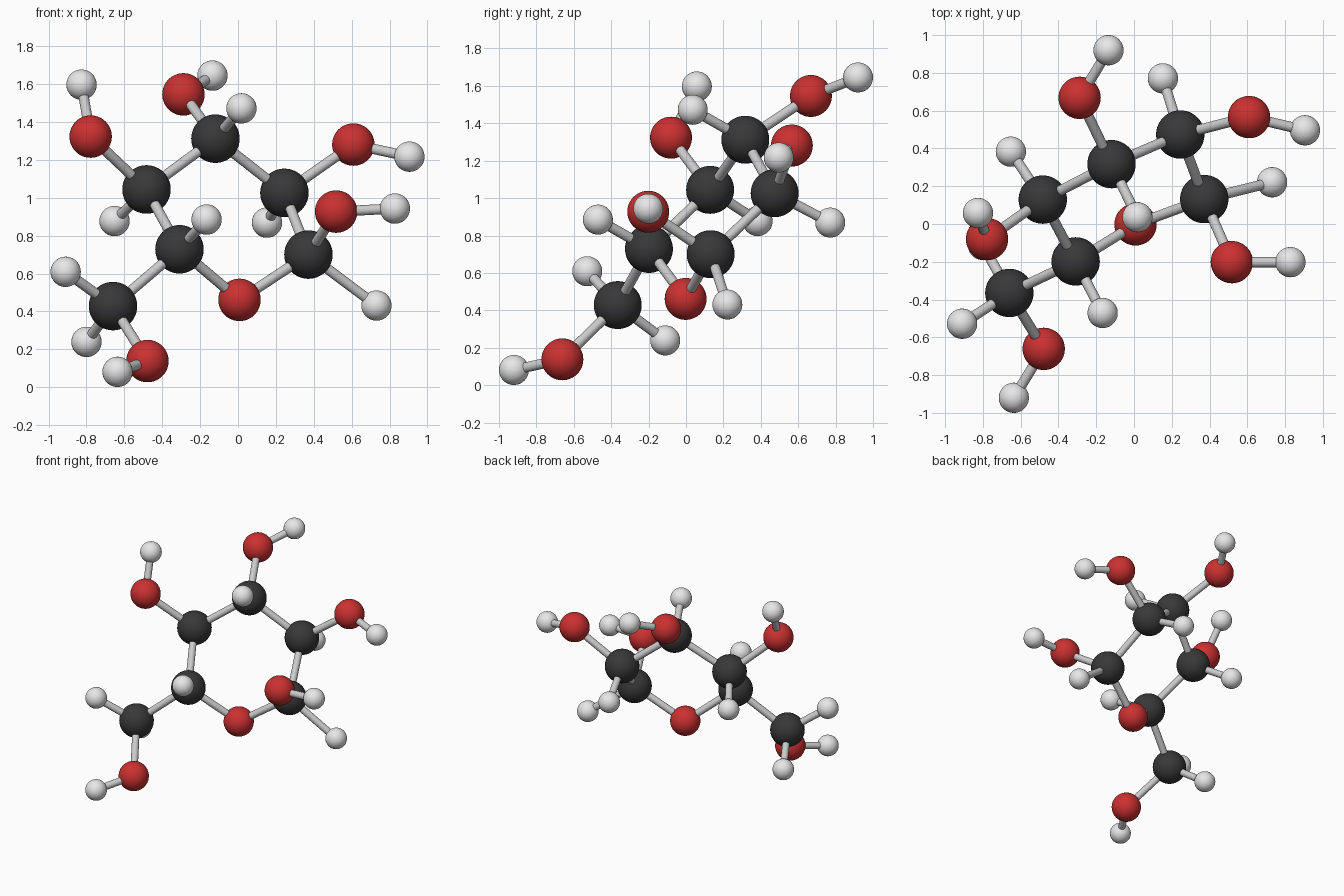
import bpy
from mathutils import Vector

if "Cube" in bpy.data.objects:
    bpy.data.objects.remove(bpy.data.objects["Cube"])


def material(name, rgb):
    m = bpy.data.materials.new(name)
    m.diffuse_color = (*rgb, 1)
    m.use_nodes = True
    m.node_tree.nodes["Principled BSDF"].inputs["Base Color"].default_value = m.diffuse_color
    return m


CHARCOAL = material("charcoal", (0.04, 0.04, 0.04))
RED = material("red", (0.60, 0.03, 0.03))
WHITE = material("white", (0.80, 0.80, 0.80))
GREY = material("light grey", (0.60, 0.60, 0.60))

BOND_RADIUS = 0.027
BOND_REACH = 0.53   # atoms closer than this are joined by a rod

# Kind of atom: radius, colour, centres
KINDS = {
    "carbon": (0.128, CHARCOAL, [
        (0.372, 0.132, 0.70), (0.245, 0.474, 1.026), (-0.119, 0.317, 1.312),
        (-0.483, 0.129, 1.044), (-0.309, -0.198, 0.728), (-0.66, -0.365, 0.428)]),
    "oxygen": (0.112, RED, [
        (0.008, -0.002, 0.461), (0.518, -0.202, 0.927), (0.609, 0.566, 1.281),
        (-0.288, 0.668, 1.546), (-0.778, -0.08, 1.323), (-0.478, -0.661, 0.138)]),
    "hydrogen": (0.080, WHITE, [
        # on the carbons
        (0.731, 0.221, 0.431), (0.153, 0.771, 0.869), (0.018, 0.036, 1.472),
        (-0.652, 0.383, 0.877), (-0.166, -0.471, 0.885),
        (-0.91, -0.528, 0.609), (-0.80, -0.111, 0.239),
        # on the oxygens
        (0.828, -0.202, 0.943), (0.905, 0.496, 1.217), (-0.135, 0.92, 1.645),
        (-0.826, 0.058, 1.597), (-0.636, -0.92, 0.081)]),
}


def finish(name, mat):
    ob = bpy.context.object
    ob.name = name
    ob.data.materials.append(mat)
    bpy.ops.object.shade_smooth_by_angle()


# Atoms: smooth balls
atoms = []
for kind, (radius, mat, centres) in KINDS.items():
    for i, c in enumerate(centres, 1):
        bpy.ops.mesh.primitive_uv_sphere_add(
            segments=48, ring_count=24, radius=radius, location=c)
        finish(f"{kind}_atom_{i}", mat)
        atoms.append((f"{kind}_{i}", Vector(c)))

# Bonds: a rod between every pair of neighbouring atoms
for i, (name_a, a) in enumerate(atoms):
    for name_b, b in atoms[i + 1:]:
        d = b - a
        if d.length < BOND_REACH:
            bpy.ops.mesh.primitive_cylinder_add(
                vertices=24, radius=BOND_RADIUS, depth=d.length,
                location=(a + b) / 2,
                rotation=d.to_track_quat('Z', 'Y').to_euler())
            finish(f"bond_{name_a}_{name_b}", GREY)
